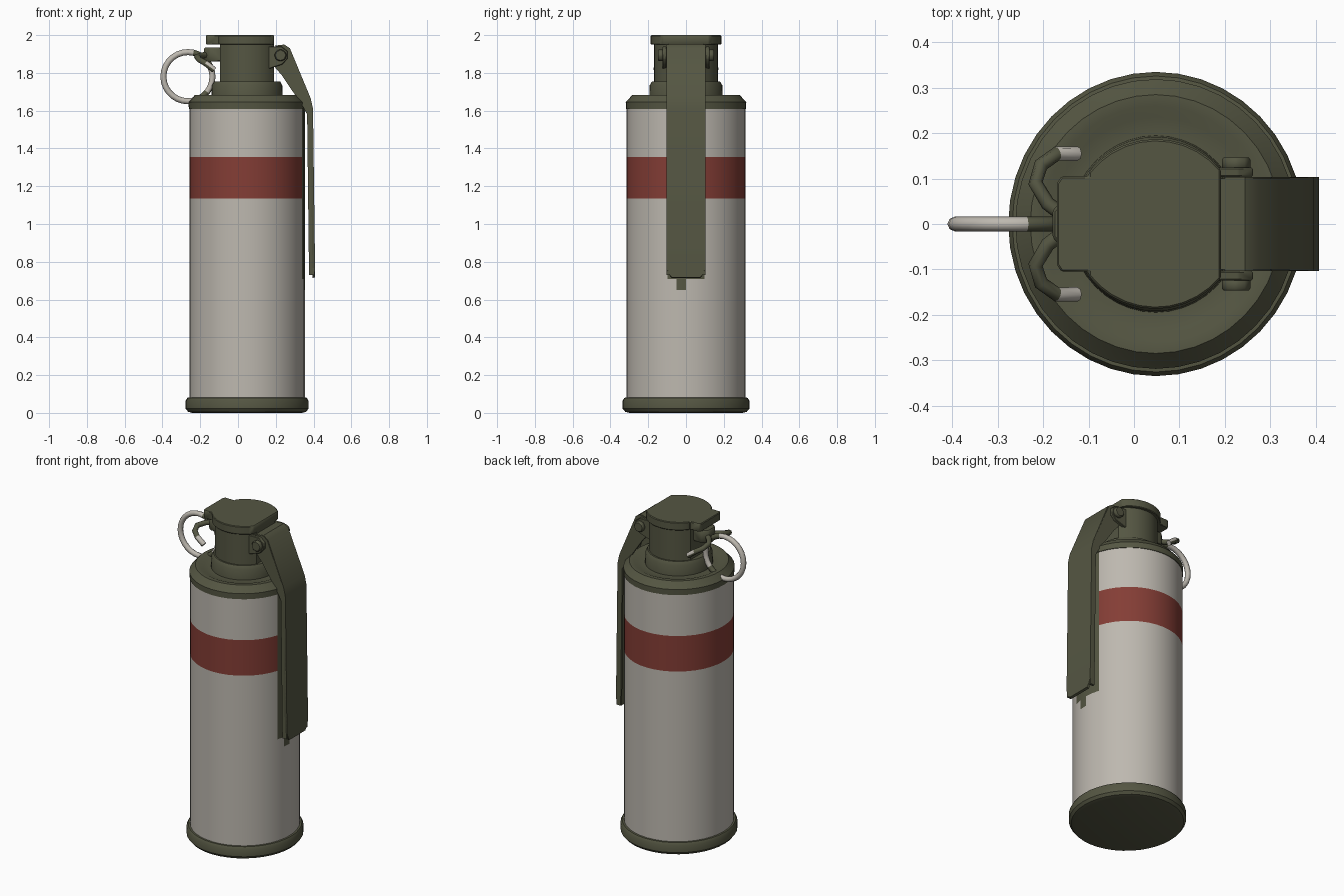
import bpy, bmesh, math
from mathutils import Vector

if "Cube" in bpy.data.objects:
    bpy.data.objects.remove(bpy.data.objects["Cube"])

def material(name, rgb):
    m = bpy.data.materials.new(name)
    m.diffuse_color = (*rgb, 1)
    m.use_nodes = True
    m.node_tree.nodes["Principled BSDF"].inputs["Base Color"].default_value = m.diffuse_color
    return m

OLIVE = material("olive paint", (0.09, 0.093, 0.055))
GREY = material("light grey", (0.51, 0.48, 0.43))
RED = material("dull red", (0.23, 0.047, 0.036))
CX, SEG = 0.048, 40

def finish(name, bm, mats=(OLIVE,), rule=None, angle=35):
    bmesh.ops.recalc_face_normals(bm, faces=bm.faces)
    me = bpy.data.meshes.new(name)
    for f in bm.faces:
        f.smooth = True
        if rule:
            f.material_index = rule(f.calc_center_median())
    bm.to_mesh(me)
    bm.free()
    for m in mats:
        me.materials.append(m)
    me.set_sharp_from_angle(angle=math.radians(angle))
    ob = bpy.data.objects.new(name, me)
    bpy.context.collection.objects.link(ob)
    return ob

def lathe(name, profile, mats=(OLIVE,), rule=None):
    bm = bmesh.new()
    rings = [[bm.verts.new((CX + 0.97 * r * math.cos(math.tau * i / SEG),
                            r * math.sin(math.tau * i / SEG), z))
              for i in range(SEG)] for r, z in profile]
    for a, b in zip(rings, rings[1:]):
        for i in range(SEG):
            j = (i + 1) % SEG
            bm.faces.new((a[i], a[j], b[j], b[i]))
    bm.faces.new(rings[0])
    bm.faces.new(rings[-1])
    return finish(name, bm, mats, rule)

def prism(name, pts, offset, bevel=0):
    """Extrude a flat outline of 3D points along an offset."""
    bm = bmesh.new()
    a = [bm.verts.new(p) for p in pts]
    b = [bm.verts.new(Vector(p) + Vector(offset)) for p in pts]
    bm.faces.new(a)
    bm.faces.new(b)
    for i in range(len(a)):
        j = (i + 1) % len(a)
        bm.faces.new((a[i], a[j], b[j], b[i]))
    if bevel:
        bmesh.ops.recalc_face_normals(bm, faces=bm.faces)
        bmesh.ops.bevel(bm, geom=bm.edges[:], offset=bevel, segments=1, affect='EDGES')
    return finish(name, bm)

def tube(name, path, r, mats=(OLIVE,), rule=None, closed=False, sides=8):
    path = [Vector(p) for p in path]
    n, bm, rings = len(path), bmesh.new(), []
    for i, p in enumerate(path):
        nxt = path[(i + 1) % n] if closed else path[min(i + 1, n - 1)]
        prv = path[i - 1] if closed else path[max(i - 1, 0)]
        t = (nxt - prv).normalized()
        ref = Vector((0, 1, 0)) if closed else Vector((0, 0, 1))
        u = t.cross(ref).normalized()
        v = t.cross(u)
        rings.append([bm.verts.new(p + r * (u * math.cos(math.tau * k / sides)
                      + v * math.sin(math.tau * k / sides))) for k in range(sides)])
    for i in range(n if closed else n - 1):
        a, b = rings[i], rings[(i + 1) % n]
        for k in range(sides):
            m = (k + 1) % sides
            bm.faces.new((a[k], a[m], b[m], b[k]))
    if not closed:
        bm.faces.new(rings[0])
        bm.faces.new(rings[-1])
    return finish(name, bm, mats, rule, 60)

# Canister: base rim, banded body, shoulder
lathe("base_rim", [(0.30, 0), (0.322, 0.006), (0.335, 0.022), (0.335, 0.065),
                   (0.326, 0.08), (0.30, 0.082)])

def body_rule(c):
    # bare olive patch behind the lever, then the band
    a = math.degrees(math.atan2(c.y, c.x - CX))
    if abs(a) < 18 and c.z > 0.71 or -9 < a < 0 and c.z > 0.65:
        return 2
    return 1 if 1.135 < c.z < 1.355 else 0

lathe("canister_body", [(0.315, z) for z in (0.07, 0.65, 0.71, 1.135, 1.355, 1.615)],
      (GREY, RED, OLIVE), body_rule)
lathe("shoulder", [(0.30, 1.605), (0.318, 1.61), (0.319, 1.645), (0.305, 1.66),
                   (0.285, 1.683), (0.26, 1.683), (0.235, 1.672), (0.19, 1.672)])
lathe("neck_collar", [(0.195, 1.665), (0.192, 1.735), (0.18, 1.755), (0.15, 1.755)])

# Fuze head: flat-sided column and top plate with a tongue over the pin
def arc(r, a0, a1, n, z):
    return [(CX + r * math.cos(math.radians(a0 + (a1 - a0) * i / n)),
             r * math.sin(math.radians(a0 + (a1 - a0) * i / n)), z) for i in range(n + 1)]

prism("fuze_column", arc(0.17, 33, 147, 10, 1.74) + arc(0.17, 213, 327, 10, 1.74), (0, 0, 0.22))
prism("fuze_top_plate", arc(0.187, 40, 142, 10, 1.95)
      + [(-0.10, 0.105, 1.95), (-0.16, 0.105, 1.95), (-0.17, 0.09, 1.95),
         (-0.17, -0.09, 1.95), (-0.16, -0.105, 1.95), (-0.10, -0.105, 1.95)]
      + arc(0.187, 218, 320, 10, 1.95), (0, 0, 0.05), 0.004)
prism("pin_boss", [(-0.08, -0.06, 1.86), (-0.15, -0.06, 1.86), (-0.18, -0.03, 1.86),
                   (-0.18, 0.03, 1.86), (-0.15, 0.06, 1.86), (-0.08, 0.06, 1.86)],
      (0, 0, 0.075), 0.006)

# Safety lever: bent sheet with clipped lower corners
bm = bmesh.new()
rows = [(0.20, 1.945, 0.10), (0.245, 1.95, 0.10), (0.275, 1.93, 0.10), (0.385, 1.665, 0.103),
        (0.397, 1.61, 0.103), (0.408, 0.77, 0.103), (0.408, 0.735, 0.09), (0.408, 0.718, 0.075)]
grid = [[bm.verts.new((x - d, s * w, z - d * 0.3)) for d in (0, 0.014) for s in (-1, 1)]
        for x, z, w in rows]
for a, b in zip(grid, grid[1:]):
    for i, j in ((0, 1), (1, 3), (3, 2), (2, 0)):
        bm.faces.new((a[i], a[j], b[j], b[i]))
for g in (grid[0], grid[-1]):
    bm.faces.new((g[0], g[1], g[3], g[2]))
finish("safety_lever", bm)

# Mirrored parts: lever flanges, hinge ears, bolts, cotter arms
for s, side in ((-1, "front"), (1, "back")):
    flange = [(0.20, 1.945), (0.245, 1.948), (0.272, 1.928), (0.383, 1.663), (0.395, 1.61),
              (0.406, 0.77), (0.404, 0.73), (0.376, 0.73), (0.366, 1.58), (0.345, 1.62),
              (0.23, 1.79), (0.195, 1.83)]
    prism("lever_flange_" + side, [(x, s * 0.103, z) for x, z in flange], (0, -s * 0.014, 0))
    ear = [(0.10, 1.94), (0.23, 1.94), (0.262, 1.915), (0.262, 1.875), (0.235, 1.845), (0.10, 1.80)]
    prism("hinge_ear_" + side, [(x, s * 0.104, z) for x, z in ear], (0, s * 0.02, 0), 0.003)
    bolt = [(0.225 + 0.033 * math.cos(math.tau * k / 8),
             s * 0.12, 1.893 + 0.033 * math.sin(math.tau * k / 8)) for k in range(8)]
    prism("hinge_bolt_" + side, bolt, (0, s * 0.027, 0), 0.005)
    tube("cotter_arm_" + side,
         [(-0.15, s * 0.015, 1.895), (-0.19, s * 0.045, 1.893), (-0.217, s * 0.09, 1.885),
          (-0.205, s * 0.13, 1.87), (-0.17, s * 0.155, 1.85), (-0.125, s * 0.155, 1.815)], 0.016,
         (OLIVE, GREY), lambda c: int(c.x > -0.15 and abs(c.y) > 0.12))
prism("hinge_bar", [(0.15, -0.10, 1.86), (0.24, -0.10, 1.86), (0.24, -0.10, 1.94),
                    (0.15, -0.10, 1.94)], (0, 0.20, 0))

# Pull ring, worn bright except where it meets the head and shoulder
tube("pull_ring", [(-0.265 + 0.13 * math.cos(math.tau * i / 28), 0,
                    1.78 + 0.13 * math.sin(math.tau * i / 28)) for i in range(28)],
     0.016, (GREY, OLIVE), lambda c: int(c.x > -0.24 and abs(c.z - 1.775) > 0.07), True)
